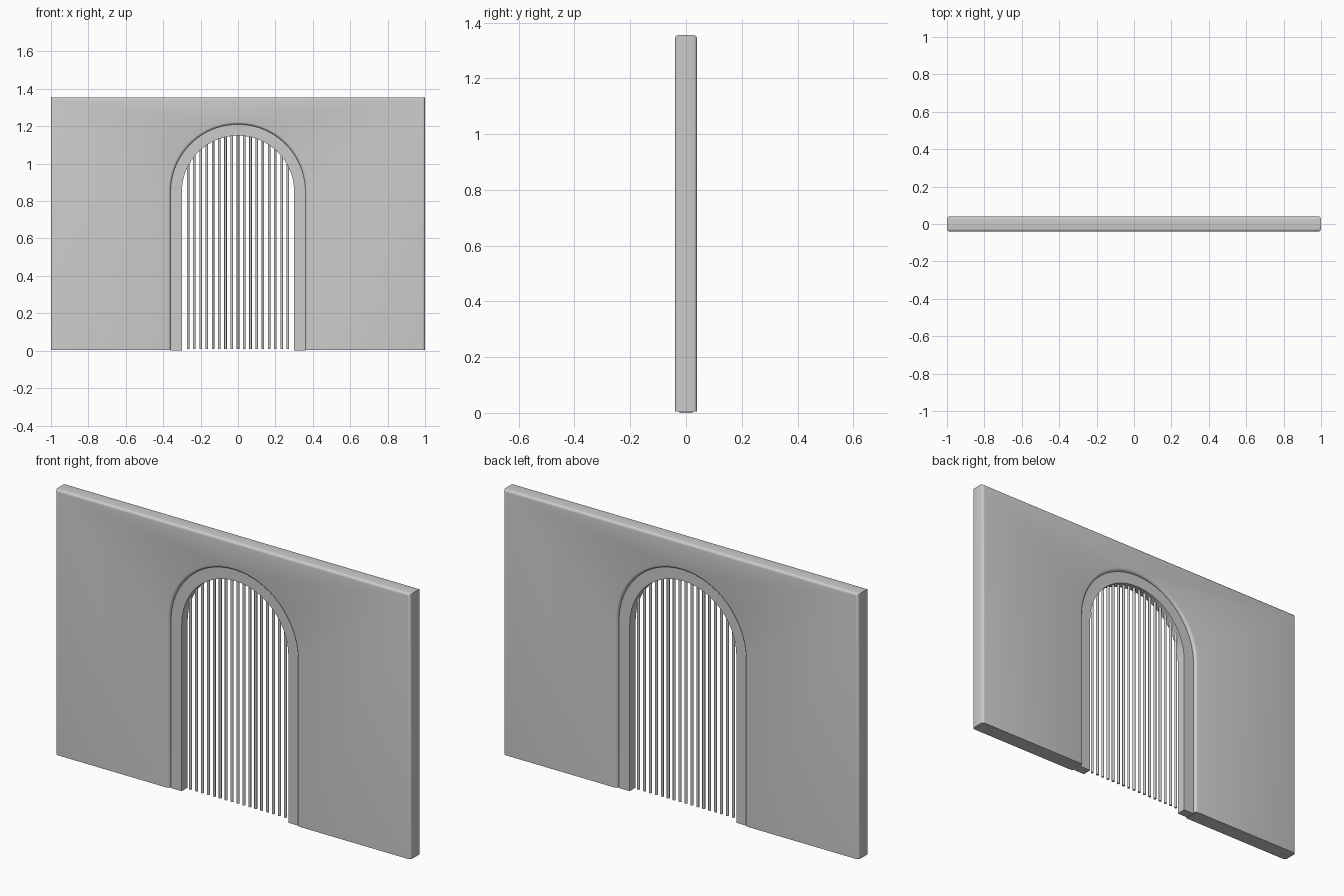
import bpy, bmesh, math

if "Cube" in bpy.data.objects:
    bpy.data.objects.remove(bpy.data.objects["Cube"])

SPRING = 0.85  # height where the arch starts


def arch(r, z0, n=48):
    # Open arch path from bottom left, over the top, to bottom right
    pts = [(-r, z0)]
    for i in range(n + 1):
        a = math.pi * (1 - i / n)
        pts.append((r * math.cos(a), SPRING + r * math.sin(a)))
    return pts + [(r, z0)]


def slab(name, outline, half, bevel=0.0):
    # Extrude an x-z outline symmetrically in y, rounding front and back edges
    bm = bmesh.new()
    face = bm.faces.new([bm.verts.new((x, -half, z)) for x, z in outline])
    new = bmesh.ops.extrude_face_region(bm, geom=[face], use_keep_orig=True)["geom"]
    for v in new:
        if isinstance(v, bmesh.types.BMVert):
            v.co.y = half
    bmesh.ops.recalc_face_normals(bm, faces=bm.faces)
    if bevel:
        edges = [e for e in bm.edges
                 if abs(e.verts[0].co.y - e.verts[1].co.y) < 1e-6
                 and max(v.co.z for v in e.verts) > 0.05]
        bmesh.ops.bevel(bm, geom=edges, offset=bevel, segments=4,
                        profile=0.5, affect='EDGES')
    me = bpy.data.meshes.new(name)
    bm.to_mesh(me)
    bm.free()
    ob = bpy.data.objects.new(name, me)
    bpy.context.collection.objects.link(ob)
    smooth(ob)
    return ob


def smooth(ob):
    bpy.ops.object.select_all(action='DESELECT')
    ob.select_set(True)
    bpy.context.view_layer.objects.active = ob
    bpy.ops.object.shade_smooth_by_angle(angle=math.radians(35))


# Wall with arched opening
base = 0.005
slab("wall", [(-1, base), (-1, 1.355), (1, 1.355), (1, base)]
     + arch(0.36, base)[::-1], 0.04, 0.014)

# Recessed arch frame
slab("arch_frame", arch(0.362, 0) + arch(0.30, 0)[::-1], 0.024)

# Vertical gate bars reaching up into the frame
for i in range(-8, 9):
    x = i * 0.6 / 18
    top = SPRING + math.sqrt(0.315 ** 2 - x * x)
    bottom = 0.01
    bpy.ops.mesh.primitive_cylinder_add(
        vertices=12, radius=0.007, depth=top - bottom,
        location=(x, 0, (top + bottom) / 2))
    bar = bpy.context.object
    bar.name = f"gate_bar_{i + 9}"
    smooth(bar)
